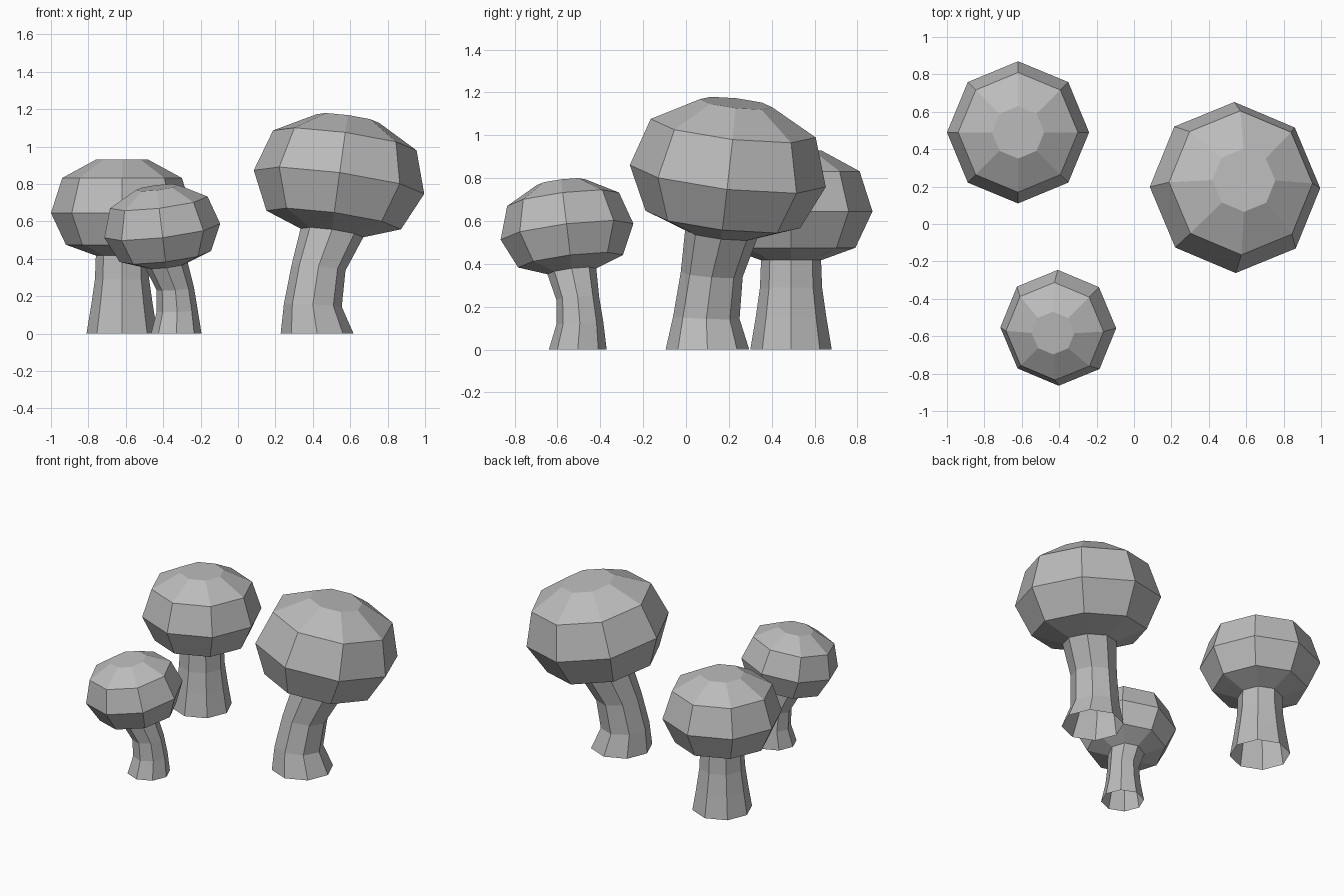
import bpy
import bmesh
from math import cos, sin, pi, radians
from mathutils import Vector

cube = bpy.data.objects.get("Cube")
if cube:
    bpy.data.objects.remove(cube, do_unlink=True)

SIDES = 8
# Cap profile (radius, height from the widest ring), for a cap of radius 0.38
CAP = [(0.14, 0.285), (0.32, 0.187), (0.38, 0.0), (0.30, -0.17), (0.14, -0.228)]

grey = bpy.data.materials.new("plain_grey")
grey.use_nodes = True
grey.diffuse_color = (0.5, 0.5, 0.5, 1)
grey.node_tree.nodes["Principled BSDF"].inputs["Base Color"].default_value = (0.5, 0.5, 0.5, 1)


def ring(centre, radius, axis):
    """Eight points around a centre, square to the axis."""
    turn = Vector((0, 0, 1)).rotation_difference(axis)
    return [centre + turn @ Vector((radius * cos(2 * pi * i / SIDES),
                                    radius * sin(2 * pi * i / SIDES), 0))
            for i in range(SIDES)]


def loft(name, rings, close_top=False):
    """Skin rings listed from top to bottom with flat quads."""
    bm = bmesh.new()
    loops = [[bm.verts.new(p) for p in r] for r in rings]
    for up, low in zip(loops, loops[1:]):
        for i in range(SIDES):
            j = (i + 1) % SIDES
            bm.faces.new((low[i], low[j], up[j], up[i]))
    if close_top:
        bm.faces.new(loops[0])
    mesh = bpy.data.meshes.new(name)
    bm.to_mesh(mesh)
    bm.free()
    mesh.materials.append(grey)
    obj = bpy.data.objects.new(name, mesh)
    bpy.context.collection.objects.link(obj)


def mushroom(name, centre, radius, lean, stem):
    """lean: degrees towards +x and +y; stem: (x, y, z, radius) from high to low."""
    centre = Vector(centre)
    axis = Vector((sin(radians(lean[0])), sin(radians(lean[1])), 1)).normalized()
    k = radius / 0.38
    cap = [ring(centre + axis * h * k, r * k, axis) for r, h in CAP]
    loft(name + "_cap", cap, close_top=True)
    # The stem hangs from the lowest cap ring and is open at the ground
    up = Vector((0, 0, 1))
    rings = [cap[-1]]
    for n, (x, y, z, r) in enumerate(stem):
        tilt = axis.lerp(up, (n + 1) / len(stem)).normalized()
        rings.append(ring(Vector((x, y, z)), r, tilt))
    loft(name + "_stem", rings)


mushroom("large_mushroom", (0.54, 0.195, 0.81), 0.46, (8, 6.5),
         [(0.43, 0.12, 0.35, 0.145), (0.40, 0.095, 0.15, 0.155), (0.423, 0.10, 0, 0.195)])
mushroom("medium_mushroom", (-0.62, 0.49, 0.645), 0.38, (0, 0),
         [(-0.62, 0.49, 0.29, 0.145), (-0.62, 0.49, 0.15, 0.165), (-0.62, 0.49, 0, 0.19)])
mushroom("small_mushroom", (-0.405, -0.555, 0.55), 0.312, (-7, -7),
         [(-0.335, -0.505, 0.24, 0.10), (-0.325, -0.495, 0.12, 0.11), (-0.33, -0.505, 0, 0.135)])
